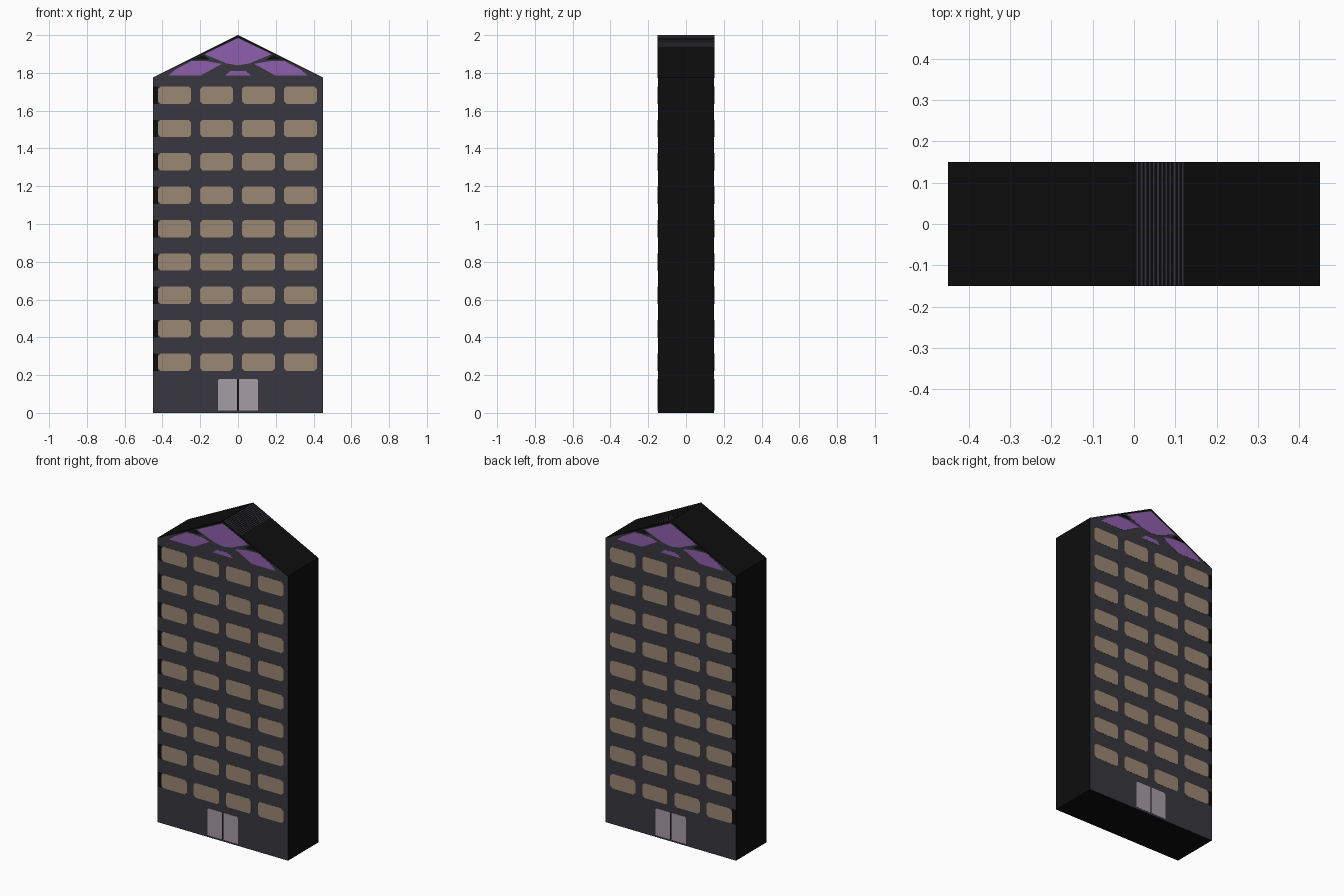
import bpy, bmesh

if "Cube" in bpy.data.objects:
    bpy.data.objects.remove(bpy.data.objects["Cube"])

def material(name, r, g, b):
    lin = [(c / 255 / 12.92) if c < 10 else ((c / 255 + 0.055) / 1.055) ** 2.4 for c in (r, g, b)]
    m = bpy.data.materials.new(name)
    m.diffuse_color = (*lin, 1)
    m.use_nodes = True
    m.node_tree.nodes["Principled BSDF"].inputs["Base Color"].default_value = m.diffuse_color
    return m

WALL = material("dark grey wall", 56, 55, 62)
BLACK = material("black trim", 13, 13, 13)
TAN = material("tan window", 154, 135, 116)
PURPLE = material("purple gable", 142, 96, 172)
DOOR = material("pale door", 166, 156, 165)

W, D, EAVE, TOP = 0.45, 0.15, 1.775, 2.0
T = 0.002                      # plate thickness

def roof_z(x):
    return TOP - (TOP - EAVE) * abs(x) / W

def add_prism(bm, pts, y0, y1):
    """Extrude an x-z outline from y0 to y1."""
    a = [bm.verts.new((x, y0, z)) for x, z in pts]
    b = [bm.verts.new((x, y1, z)) for x, z in pts]
    bm.faces.new(a)
    bm.faces.new(b[::-1])
    n = len(pts)
    for i in range(n):
        j = (i + 1) % n
        bm.faces.new((a[j], a[i], b[i], b[j]))

def finish(name, bm, mats):
    bmesh.ops.recalc_face_normals(bm, faces=bm.faces)
    if len(mats) > 1:          # first colour on front and back, second elsewhere
        for f in bm.faces:
            f.material_index = 0 if abs(f.normal.y) > 0.9 else 1
    me = bpy.data.meshes.new(name)
    bm.to_mesh(me)
    bm.free()
    for m in mats:
        me.materials.append(m)
    ob = bpy.data.objects.new(name, me)
    bpy.context.collection.objects.link(ob)

def plates(name, outlines, mat):
    """Thin painted plates on both the front and the back."""
    bm = bmesh.new()
    for pts in outlines:
        add_prism(bm, pts, -D, -D + T)
        add_prism(bm, pts, D - T, D)
    finish(name, bm, [mat])

def rounded(x0, x1, z0, z1, c):
    return [(x0 + c, z0), (x1 - c, z0), (x1, z0 + c), (x1, z1 - c),
            (x1 - c, z1), (x0 + c, z1), (x0, z1 - c), (x0, z0 + c)]

def box(x0, x1, z0, z1):
    return [(x0, z0), (x1, z0), (x1, z1), (x0, z1)]

def mirror(pts):
    return [(-x, z) for x, z in pts][::-1]

# tower body with pitched top, black sides and roof
bm = bmesh.new()
add_prism(bm, [(-W, 0), (W, 0), (W, EAVE), (0, TOP), (-W, EAVE)], -D + T / 2, D - T / 2)
finish("tower_body", bm, [WALL, BLACK])

# nine floors of four windows
rows = [0.223 + 0.1767 * i for i in range(9)]
cols = [-0.423, -0.201, 0.021, 0.243]
plates("windows", [rounded(x, x + 0.175, z, z + 0.092, 0.014) for z in rows for x in cols], TAN)
plates("window_edge_marks", [box(-W, -0.424, z, z + 0.092) for z in rows], BLACK)

# double door with dark centre gap
leaf = [(0.005, 0.012), (0.106, 0.012), (0.106, 0.172), (0.098, 0.18), (0.005, 0.18)]
plates("door_leaves", [leaf, mirror(leaf)], DOOR)
plates("door_gap", [box(-0.005, 0.005, 0.012, 0.18)], BLACK)

# purple gable panels
side = [(0.20, 1.785), (0.37, 1.785), (0.33, 1.818), (0.245, 1.863), (0.17, 1.862), (0.085, 1.848)]
plates("gable_panels", [
    [(0, 1.84), (0.06, 1.85), (0.175, 1.898), (0.16, 1.908), (0, 1.984),
     (-0.16, 1.908), (-0.175, 1.898), (-0.06, 1.85)],
    side, mirror(side),
    [(-0.07, 1.785), (0.07, 1.785), (0.04, 1.81), (-0.04, 1.81)]], PURPLE)

# black edging under the roof line and between panels
edge = [(0, 1.987), (W, EAVE - 0.002), (W, EAVE), (0, TOP)]
gap = [(0.15, 1.872), (0.245, 1.869), (0.185, 1.895)]
plates("gable_edging", [edge, mirror(edge), gap, mirror(gap)], BLACK)

# fine grey stripes beside the ridge
bm = bmesh.new()
for i in range(12):
    a = 0.006 + 0.01 * i
    b = a + 0.004
    add_prism(bm, [(a, roof_z(a) - 0.002), (b, roof_z(b) - 0.002),
                   (b, roof_z(b) + 0.001), (a, roof_z(a) + 0.001)], -D, D)
finish("ridge_stripes", bm, [WALL])
